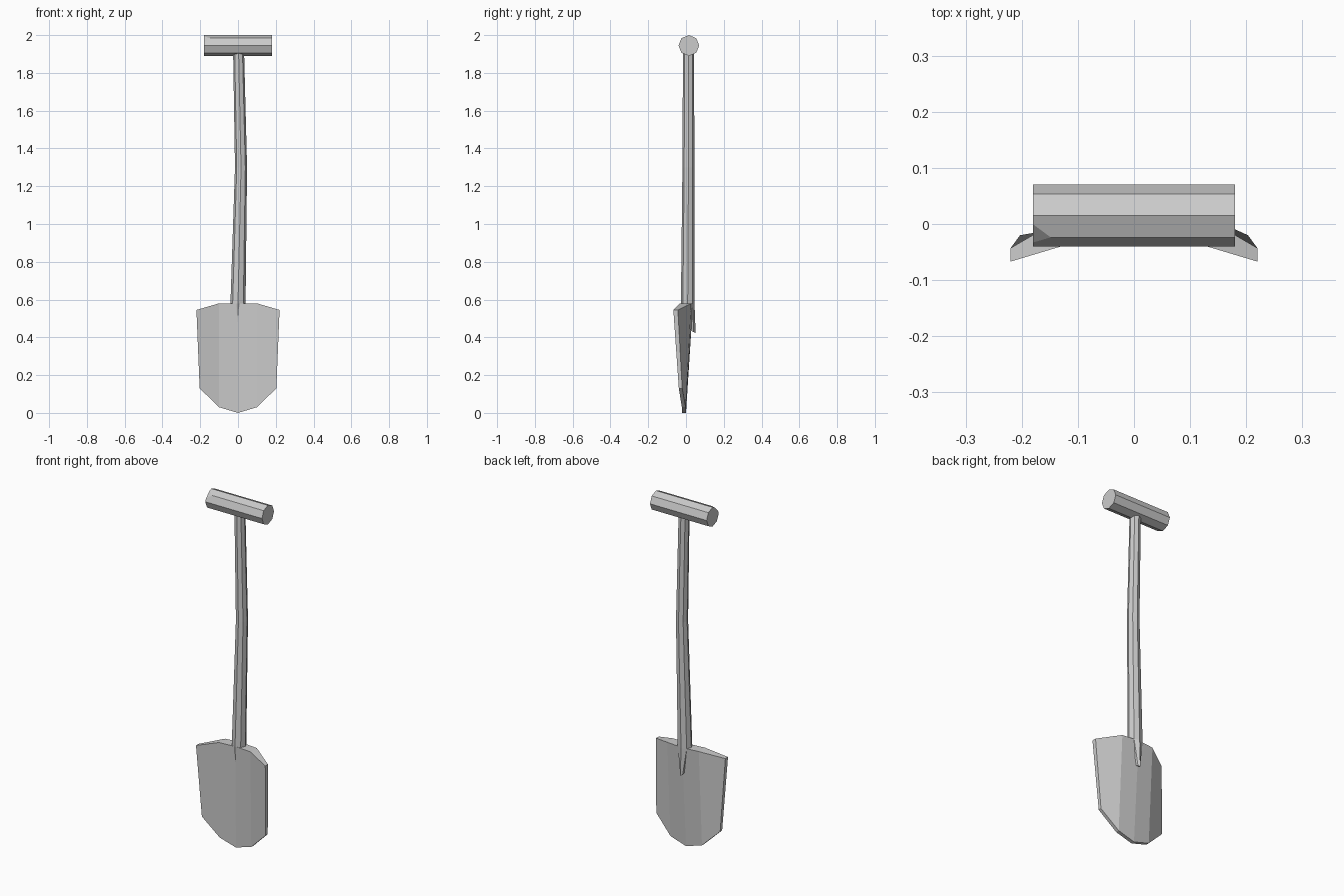
import bpy, bmesh
from math import pi, cos, sin
from mathutils import Vector

if "Cube" in bpy.data.objects:
    bpy.data.objects.remove(bpy.data.objects["Cube"])


def finish(bm, name):
    bmesh.ops.recalc_face_normals(bm, faces=bm.faces)
    mesh = bpy.data.meshes.new(name)
    bm.to_mesh(mesh)
    bm.free()
    obj = bpy.data.objects.new(name, mesh)
    bpy.context.collection.objects.link(obj)
    return obj


def loft(bm, rings):
    """Skin closed rings of points and cap both ends."""
    loops = [[bm.verts.new(p) for p in ring] for ring in rings]
    for a, b in zip(loops, loops[1:]):
        for i in range(len(a)):
            j = (i + 1) % len(a)
            bm.faces.new((a[i], a[j], b[j], b[i]))
    bm.faces.new(loops[0])
    bm.faces.new(loops[-1])


def octagon():
    return [(cos(i * pi / 4), sin(i * pi / 4)) for i in range(8)]


# Cross grip: eight-sided bar with one chipped corner
bm = bmesh.new()
loft(bm, [[(x, 0.015 + 0.055 * c, 1.945 + 0.055 * s) for c, s in octagon()]
          for x in (-0.18, 0.18)])
p, q, r = (Vector(v) for v in ((-0.148, -0.024, 1.984),
                               (-0.18, 0.0, 1.994), (-0.18, -0.033, 1.962)))
normal = (q - p).cross(r - p).normalized()
if normal.x > 0:
    normal = -normal
cut = bmesh.ops.bisect_plane(bm, geom=bm.verts[:] + bm.edges[:] + bm.faces[:],
                             plane_co=p, plane_no=normal, clear_outer=True)
bmesh.ops.holes_fill(bm, edges=[e for e in bm.edges if e.is_boundary], sides=0)
finish(bm, "grip")

# Shaft: bent octagonal pole narrowing to a wedge on the blade
# each section: centre x, centre y, z, radius x, radius y, slant of z along y
sections = [(0.003, 0.013, 1.92, 0.029, 0.029, 0),
            (0.016, 0.013, 1.30, 0.032, 0.032, 0),
            (0.0, 0.009, 0.58, 0.040, 0.036, 0),
            (0.0, 0.015, 0.44, 0.010, 0.036, -0.018)]
bm = bmesh.new()
loft(bm, [[(x + rx * c, y + ry * s, z + slant * s) for c, s in octagon()]
          for x, y, z, rx, ry, slant in sections])
finish(bm, "shaft")

# Blade: half profiles from centre to edge (x, front y, back y, z)
top = [(0, -0.022, 0.037, 0.58), (0.10, -0.031, 0.027, 0.58),
       (0.22, -0.067, -0.043, 0.545)]
bottom = [(0, -0.020, 0.0, 0.0), (0.10, -0.022, -0.002, 0.03),
          (0.203, -0.038, -0.02, 0.13)]


def ring(half):
    full = [(-x, f, b, z) for x, f, b, z in half[:0:-1]] + half
    return ([(x, f, z) for x, f, b, z in full]
            + [(x, b, z) for x, f, b, z in reversed(full)])


bm = bmesh.new()
rings = [[bm.verts.new(co) for co in ring(h)] for h in (bottom, top)]
for i in range(10):
    j = (i + 1) % 10
    bm.faces.new((rings[0][i], rings[0][j], rings[1][j], rings[1][i]))
# top and bottom rims, one quad per blade panel
for loop in rings:
    for i in range(4):
        bm.faces.new((loop[i], loop[i + 1], loop[8 - i], loop[9 - i]))
finish(bm, "blade")
